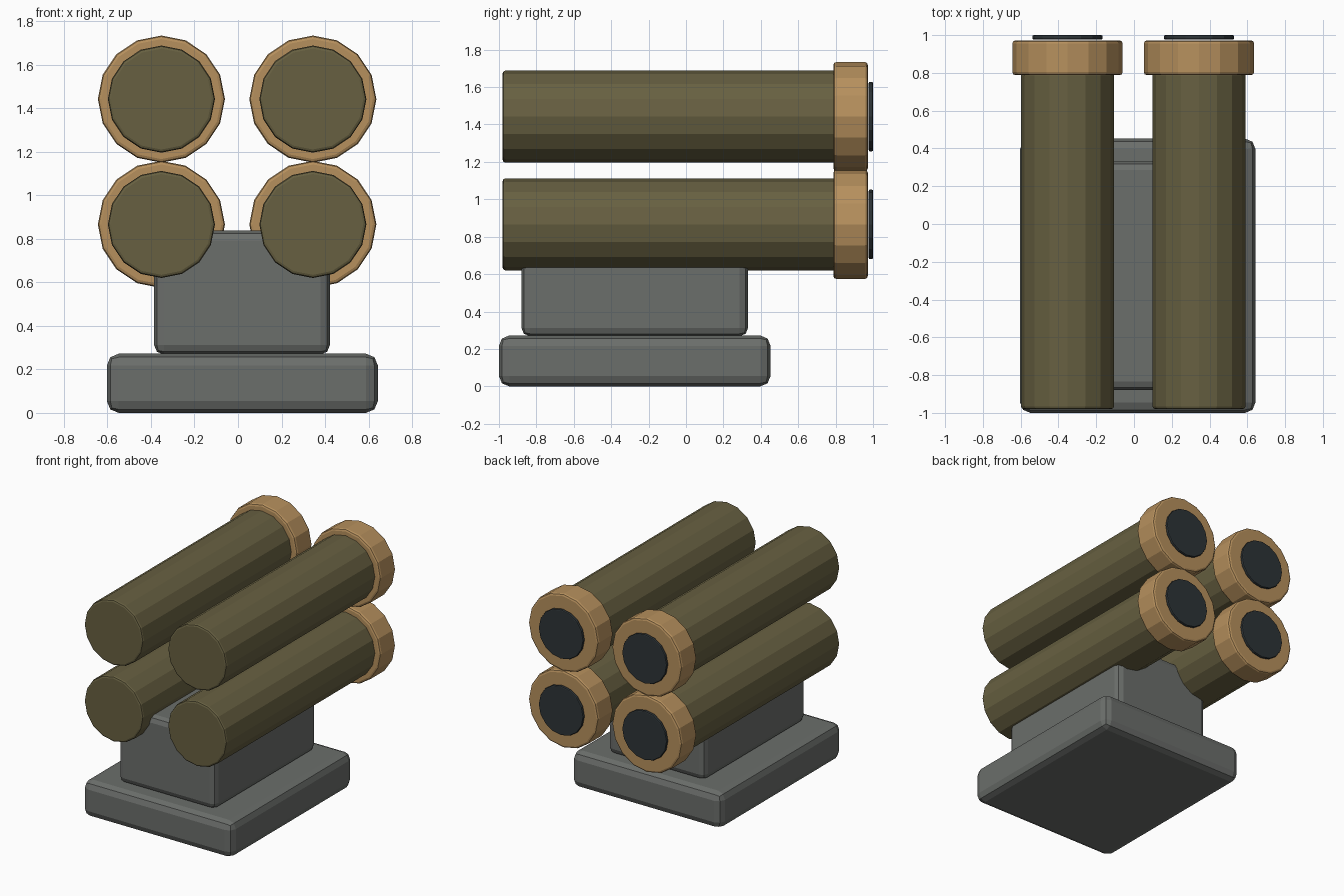
import bpy
from math import pi

if "Cube" in bpy.data.objects:
    bpy.data.objects.remove(bpy.data.objects["Cube"])


def mat(name, rgb):
    m = bpy.data.materials.new(name)
    m.diffuse_color = (*rgb, 1)
    m.use_nodes = True
    m.node_tree.nodes["Principled BSDF"].inputs["Base Color"].default_value = m.diffuse_color
    return m


GREY = mat("grey metal", (0.147, 0.156, 0.147))
OLIVE = mat("olive", (0.136, 0.117, 0.053))
TAN = mat("tan", (0.47, 0.28, 0.11))
DARK = mat("dark cap", (0.026, 0.034, 0.038))


def finish(o, name, m, width, segments):
    o.name = name
    o.data.materials.append(m)
    b = o.modifiers.new("bevel", 'BEVEL')
    b.width, b.segments = width, segments
    b.limit_method = 'ANGLE'
    b.angle_limit = 0.7


def box(name, lo, hi, m, width):
    bpy.ops.mesh.primitive_cube_add(size=1, location=[(a + b) / 2 for a, b in zip(lo, hi)])
    o = bpy.context.object
    o.scale = [b - a for a, b in zip(lo, hi)]
    bpy.ops.object.transform_apply(location=False, rotation=False, scale=True)
    finish(o, name, m, width, 2)


def drum(name, x, z, y0, y1, r, m, width):
    bpy.ops.mesh.primitive_cylinder_add(vertices=16, radius=r, depth=y1 - y0,
                                        location=(x, (y0 + y1) / 2, z), rotation=(pi / 2, 0, 0))
    finish(bpy.context.object, name, m, width, 2)


# Base plate and pedestal
box("base_plate", (-0.603, -1.0, 0.0), (0.643, 0.452, 0.272), GREY, 0.055)
box("pedestal", (-0.386, -0.88, 0.268), (0.423, 0.332, 0.838), GREY, 0.045)

# Four tubes, each with a rim and a muzzle disc
for side, x in (("left", -0.352), ("right", 0.344)):
    for row, z in (("lower", 0.866), ("upper", 1.442)):
        tag = f"{row}_{side}"
        drum("tube_" + tag, x, z, -0.98, 0.80, 0.246, OLIVE, 0.014)
        drum("rim_" + tag, x, z, 0.788, 0.972, 0.292, TAN, 0.016)
        drum("muzzle_" + tag, x, z, 0.977, 1.0, 0.186, DARK, 0.007)
